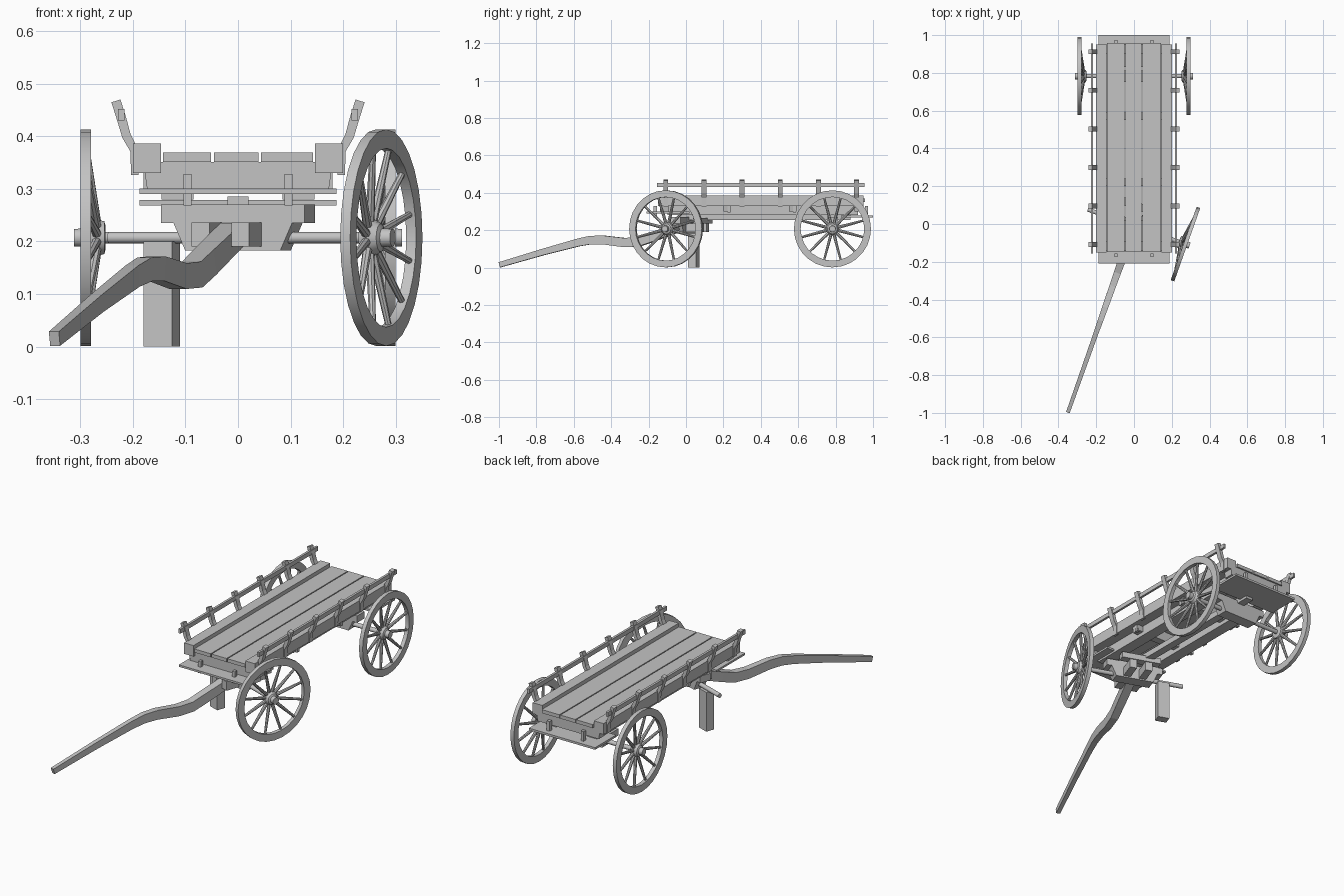
import bpy, bmesh, math
from mathutils import Matrix, Vector

if "Cube" in bpy.data.objects:
    bpy.data.objects.remove(bpy.data.objects["Cube"])

GREY = (0.55, 0.55, 0.55, 1)
wood = bpy.data.materials.new("weathered_wood")
wood.use_nodes = True
wood.diffuse_color = GREY
wood.node_tree.nodes["Principled BSDF"].inputs["Base Color"].default_value = GREY

STILL = Matrix.Identity(4)
# Front carriage is steered about its pivot
STEER = Matrix.Translation((0, -0.01, 0)) @ Matrix.Rotation(math.radians(-19.5), 4, 'Z')
REAR_Y, HUB_Z, WHEEL_R = 0.783, 0.207, 0.206


def finish(bm, name, mat=STILL, smooth=False):
    bm.transform(mat)
    bmesh.ops.recalc_face_normals(bm, faces=bm.faces)
    mesh = bpy.data.meshes.new(name)
    bm.to_mesh(mesh)
    bm.free()
    mesh.materials.append(wood)
    ob = bpy.data.objects.new(name, mesh)
    bpy.context.collection.objects.link(ob)
    if smooth:
        bpy.ops.object.select_all(action='DESELECT')
        ob.select_set(True)
        bpy.context.view_layer.objects.active = ob
        bpy.ops.object.shade_smooth_by_angle(angle=math.radians(35))
    return ob


def box(name, x, y, z, mat=STILL, taper=1.0):
    """Box from (low, high) ranges; taper narrows the bottom in x."""
    bm = bmesh.new()
    bmesh.ops.create_cube(bm, size=1)
    for v in bm.verts:
        low = v.co.z < 0
        v.co = Vector(r[0] + (c + 0.5) * (r[1] - r[0]) for c, r in zip(v.co, (x, y, z)))
        if low:
            v.co.x *= taper
    return finish(bm, name, mat)


def rod(bm, a, b, r1, r2, sides):
    a, b = Vector(a), Vector(b)
    turn = (b - a).to_track_quat('Z', 'Y').to_matrix().to_4x4()
    bmesh.ops.create_cone(bm, cap_ends=True, segments=sides, radius1=r1, radius2=r2,
                          depth=(b - a).length, matrix=Matrix.Translation((a + b) / 2) @ turn)


def lathe(bm, profile, sides, closed):
    """Turn (x, radius) points about the x axis."""
    rings = []
    for i in range(sides):
        a = math.tau * i / sides
        rings.append([bm.verts.new((x, r * math.cos(a), r * math.sin(a))) for x, r in profile])
    n = len(profile)
    for i in range(sides):
        p, q = rings[i], rings[(i + 1) % sides]
        for j in range(n if closed else n - 1):
            k = (j + 1) % n
            bm.faces.new((p[j], p[k], q[k], q[j]))
    if not closed:
        for end in (0, -1):
            bm.faces.new([ring[end] for ring in rings])


def wheel(name, mat):
    """Dished wheel with its axis along +x."""
    bm = bmesh.new()
    inner = WHEEL_R - 0.036
    lathe(bm, [(0.279, inner), (0.279, WHEEL_R), (0.299, WHEEL_R), (0.299, inner)], 28, True)
    lathe(bm, [(0.252, 0.024), (0.254, 0.032), (0.272, 0.036), (0.288, 0.027),
               (0.292, 0.018), (0.312, 0.017)], 14, False)
    for i in range(12):
        a = math.tau * (i + 0.5) / 12
        c, s = math.cos(a), math.sin(a)
        rod(bm, (0.268, 0.025 * c, 0.025 * s), (0.288, 0.175 * c, 0.175 * s), 0.009, 0.006, 8)
    finish(bm, name, mat, True)


def ribbon(name, path, mat, axis, half):
    """Sweep a rectangle along (u, z, thickness) points; half gives the width at each end."""
    bm = bmesh.new()
    rings = []
    for i, (u, z, t) in enumerate(path):
        p, q = path[max(i - 1, 0)], path[min(i + 1, len(path) - 1)]
        d = Vector((q[0] - p[0], q[1] - p[1])).normalized()
        w = half[0] + (half[1] - half[0]) * i / (len(path) - 1)
        ring = []
        for side, up in ((-w, -1), (w, -1), (w, 1), (-w, 1)):
            pu, pz = u - d.y * up * t / 2, z + d.x * up * t / 2
            ring.append(bm.verts.new((pu, side, pz) if axis == 'x' else (side, pu, pz)))
        rings.append(ring)
    for a, b in zip(rings, rings[1:]):
        for j in range(4):
            k = (j + 1) % 4
            bm.faces.new((a[j], a[k], b[k], b[j]))
    bm.faces.new(rings[0])
    bm.faces.new(rings[-1])
    finish(bm, name, mat)


# Deck planks
for name, x in (("right", (-0.143, -0.051)), ("middle", (-0.046, 0.039)), ("left", (0.044, 0.143))):
    box("deck_plank_" + name, x, (-0.148, 0.958), (0.351, 0.369))

# Frame under the deck
for name, y in (("front", (-0.14, -0.09)), ("middle_front", (0.2, 0.24)),
                ("middle_rear", (0.55, 0.59)), ("rear", (0.9, 0.95))):
    box("cross_beam_" + name, (-0.18, 0.18), y, (0.3, 0.351), taper=0.96)
for name, x in (("right", -0.115), ("left", 0.115)):
    box("sill_" + name, (x - 0.03, x + 0.03), (-0.1, 0.92), (0.28, 0.335))
box("centre_pole", (-0.02, 0.02), (-0.03, 0.88), (0.255, 0.285))

# End boards with pegs
box("front_board", (-0.187, 0.187), (-0.21, 0.02), (0.29, 0.3))
box("rear_board", (-0.187, 0.187), (0.83, 1.0), (0.268, 0.279))
for end, y in (("front", -0.165), ("rear", 0.965)):
    for side, x in (("right", -0.096), ("left", 0.096)):
        box(f"{end}_peg_{side}", (x - 0.008, x + 0.008), (y - 0.009, y + 0.009), (0.268, 0.328))

# Side beams, rails and curved brackets
for side, sx in (("left", 1), ("right", -1)):
    flip = Matrix.Diagonal((sx, 1, 1, 1))
    box("side_beam_" + side, (0.146, 0.2), (-0.15, 0.95), (0.33, 0.386), flip)
    box("side_rail_" + side, (0.216, 0.228), (-0.155, 0.955), (0.43, 0.452), flip)
    for i in range(6):
        ribbon(f"rail_bracket_{side}_{i + 1}",
               [(0.196, 0.326, 0.014), (0.197, 0.373, 0.016), (0.212, 0.4, 0.017),
                (0.221, 0.432, 0.018), (0.232, 0.467, 0.018)],
               Matrix.Translation((0, -0.108 + 0.204 * i, 0)) @ flip, 'x', (0.013, 0.013))
    for i, y in enumerate((0.23, 0.58)):
        box(f"frame_peg_{side}_{i + 1}", (0.165, 0.18), (y - 0.009, y + 0.009), (0.295, 0.335), flip)

# Axles, bolsters and wheels
for end, base in (("front", STEER), ("rear", Matrix.Translation((0, REAR_Y, 0)))):
    box(end + "_bolster", (-0.145, 0.145), (-0.03, 0.03), (0.235, 0.27), base)
    box(end + "_axle_block", (-0.12, 0.12), (-0.03, 0.03), (0.183, 0.236), base, 0.8)
    bm = bmesh.new()
    rod(bm, (-0.26, 0, HUB_Z), (0.26, 0, HUB_Z), 0.011, 0.011, 12)
    finish(bm, end + "_axle", base, True)
    hub = base @ Matrix.Translation((0, 0, HUB_Z))
    wheel(end + "_wheel_left", hub)
    if end == "rear":
        wheel("rear_wheel_right", hub @ Matrix.Diagonal((-1, 1, 1, 1)))

# Prop in place of the missing wheel
box("axle_prop", (-0.183, -0.125), (-0.022, 0.022), (0, 0.2), STEER)

# Steering hounds and cross piece
for side, x in (("right", -0.04), ("left", 0.04)):
    box("hound_" + side, (x - 0.018, x + 0.018), (-0.1, 0.12), (0.19, 0.236), STEER)
box("hound_cross_piece", (-0.1, 0.1), (0.085, 0.125), (0.236, 0.266), STEER)

# Drawbar
ribbon("drawbar", [(-1.045, 0.015, 0.028), (-0.8, 0.083, 0.034), (-0.6, 0.134, 0.041),
                   (-0.53, 0.147, 0.045), (-0.46, 0.148, 0.047), (-0.34, 0.134, 0.049),
                   (-0.26, 0.137, 0.05), (-0.19, 0.16, 0.05), (-0.03, 0.214, 0.044)],
       STEER, 'y', (0.01, 0.022))
